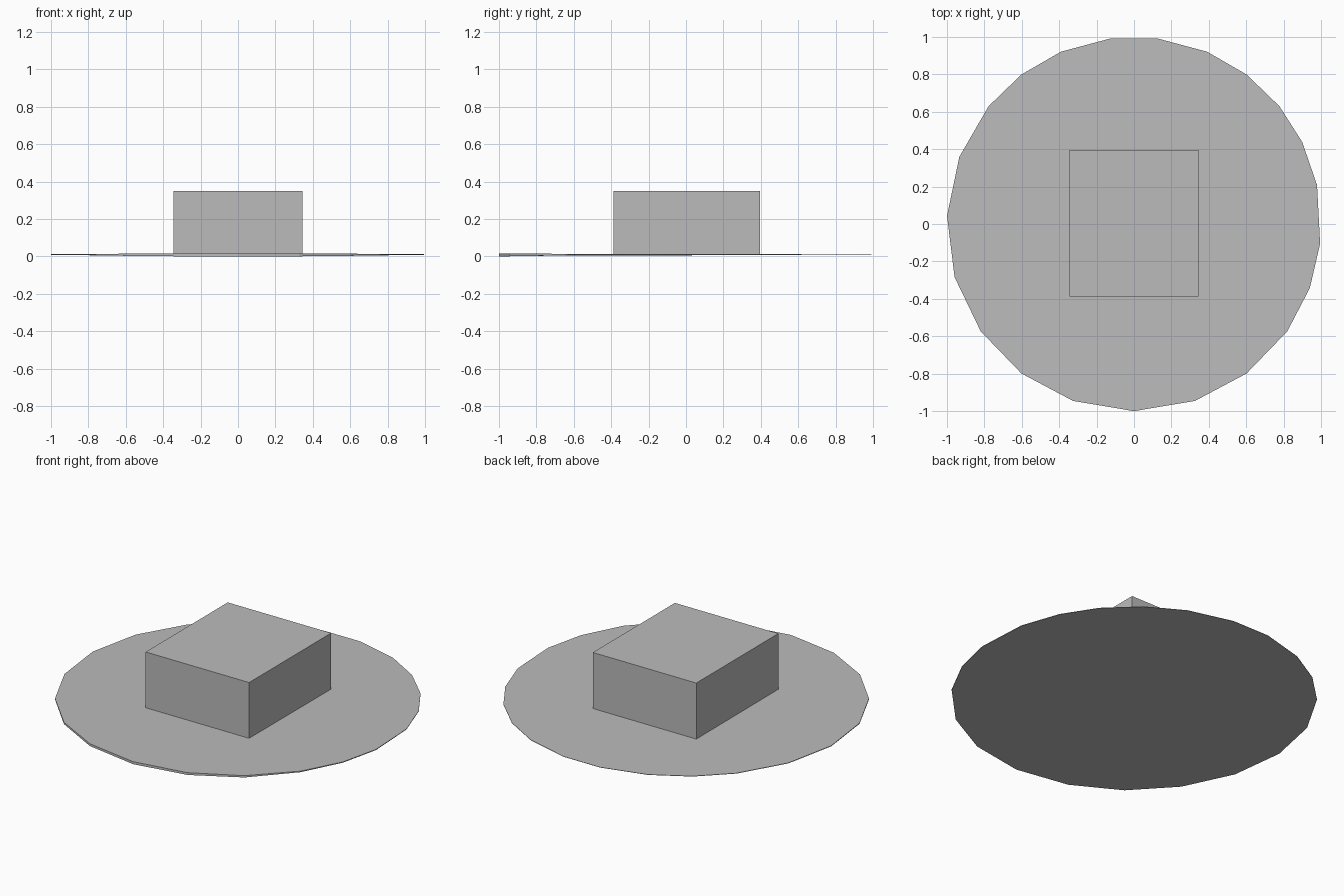
import bpy
import bmesh
from math import radians, cos, sin

default_cube = bpy.data.objects.get("Cube")
if default_cube:
    bpy.data.objects.remove(default_cube, do_unlink=True)

# One plain grey for everything
grey = bpy.data.materials.new("plain_grey")
grey.use_nodes = True
colour = (0.5, 0.5, 0.5, 1)
grey.diffuse_color = colour
grey.node_tree.nodes["Principled BSDF"].inputs["Base Color"].default_value = colour


def make_prism(name, outline, bottom_height, top_height):
    """Close a flat outline between two height rules of x and y."""
    builder = bmesh.new()
    lower = [builder.verts.new((x, y, bottom_height(x, y))) for x, y in outline]
    upper = [builder.verts.new((x, y, top_height(x, y))) for x, y in outline]
    builder.faces.new(upper)
    builder.faces.new(list(reversed(lower)))
    count = len(outline)
    for i in range(count):
        j = (i + 1) % count
        builder.faces.new((lower[i], lower[j], upper[j], upper[i]))
    bmesh.ops.recalc_face_normals(builder, faces=builder.faces)
    mesh = bpy.data.meshes.new(name)
    builder.to_mesh(mesh)
    builder.free()
    mesh.materials.append(grey)
    part = bpy.data.objects.new(name, mesh)
    bpy.context.scene.collection.objects.link(part)
    return part


# Thin round base with uneven sides, its rim deepest at the front
rim_angles = [-163.5, -145, -127, -109, -90, -71, -53, -35, -20, -6, 12, 26,
              39, 53, 67, 83, 97, 113, 127, 141, 159, 177.5]
rim = [(cos(radians(a)), sin(radians(a))) for a in rim_angles]


def base_top(x, y):
    return 0.013 - 0.002 * y


def base_bottom(x, y):
    front_dip = max(0, -y - 0.5) * 2
    return 0.009 * (1 - front_dip)


make_prism("round_base", rim, base_bottom, base_top)

# Rectangular block standing in the middle of the base
half_width, front, back = 0.345, -0.387, 0.395
block_outline = [(-half_width, front), (half_width, front),
                 (half_width, back), (-half_width, back)]
make_prism("centre_block", block_outline,
           lambda x, y: base_top(x, y) - 0.001, lambda x, y: 0.35)
